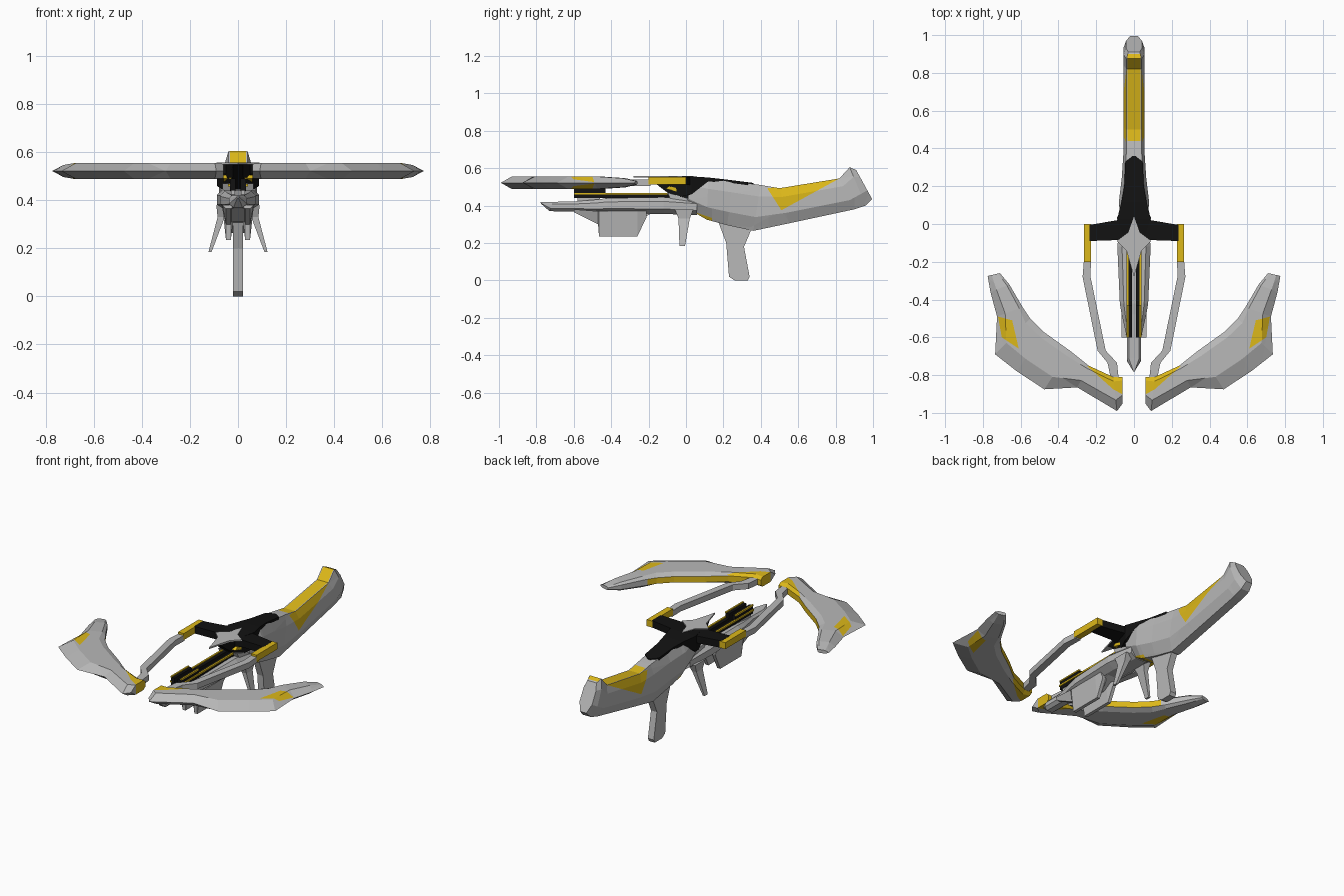
import bpy, bmesh
from mathutils import Vector

cube = bpy.data.objects.get("Cube")
if cube:
    bpy.data.objects.remove(cube)


def material(name, color):
    m = bpy.data.materials.new(name)
    m.use_nodes = True
    m.diffuse_color = (*color, 1)
    m.node_tree.nodes["Principled BSDF"].inputs["Base Color"].default_value = (*color, 1)
    return m


GRAY = material("light gray metal", (0.48, 0.48, 0.48))
GOLD = material("gold trim", (0.72, 0.48, 0.01))
BLACK = material("black panel", (0.006, 0.006, 0.006))


def finish(name, bm, mat, mirror=False):
    bmesh.ops.recalc_face_normals(bm, faces=bm.faces)
    me = bpy.data.meshes.new(name)
    bm.to_mesh(me)
    bm.free()
    me.materials.append(mat)
    ob = bpy.data.objects.new(name, me)
    bpy.context.collection.objects.link(ob)
    if mirror:
        ob.modifiers.new("Mirror", "MIRROR").use_mirror_merge = False
    return ob


def skin(name, rings, mat, mirror=False):
    """Join matching closed rings of points and cap both ends."""
    bm = bmesh.new()
    rows = [[bm.verts.new(p) for p in ring] for ring in rings]
    n = len(rows[0])
    for a, b in zip(rows, rows[1:]):
        for i in range(n):
            j = (i + 1) % n
            bm.faces.new((a[i], a[j], b[j], b[i]))
    bm.faces.new(rows[0])
    bm.faces.new(rows[-1])
    return finish(name, bm, mat, mirror)


OCTAGON = ((0, .5), (.3, 1), (.75, 1), (1, .72))
FLAT = ((0, 1), (1, 1))


def hull(name, stations, mat, section=OCTAGON):
    """Symmetric loft; a station is top y, z, bottom y, z, half width."""
    rings = []
    for ty, tz, by, bz, w in stations:
        side = [(w * k, by + (ty - by) * f, bz + (tz - bz) * f) for f, k in section]
        rings.append(side + [(-x, y, z) for x, y, z in reversed(side)])
    return skin(name, rings, mat)


def box(name, x, y, z, mat, mirror=True):
    ring = lambda v: [(x[0], v, z[0]), (x[1], v, z[0]), (x[1], v, z[1]), (x[0], v, z[1])]
    return skin(name, [ring(y[0]), ring(y[1])], mat, mirror)


def side_plate(name, profile, x0, x1, mat, mirror=False):
    return skin(name, [[(x, y, z) for y, z in profile] for x in (x0, x1)], mat, mirror)


def top_plate(name, outline, z0, z1, mat, mirror=False):
    return skin(name, [[(x, y, z) for x, y in outline] for z in (z0, z1)], mat, mirror)


def paint(ob, poly, axes, mat, rule=lambda n: True):
    """Cut a convex outline into the surface and colour the faces inside it."""
    a, b = axes
    me = ob.data
    if mat.name not in [m.name for m in me.materials]:
        me.materials.append(mat)
    slot = [m.name for m in me.materials].index(mat.name)
    bm = bmesh.new()
    bm.from_mesh(me)
    mid = [sum(p[k] for p in poly) / len(poly) for k in (0, 1)]
    planes = []
    for p, q in zip(poly, poly[1:] + poly[:1]):
        co, no = Vector(), Vector()
        co[a], co[b] = p
        no[a], no[b] = q[1] - p[1], p[0] - q[0]
        center = Vector()
        center[a], center[b] = mid
        if (center - co).dot(no) > 0:
            no.negate()
        planes.append((co, no))
        bmesh.ops.bisect_plane(bm, geom=bm.verts[:] + bm.edges[:] + bm.faces[:],
                               plane_co=co, plane_no=no)
    bm.normal_update()
    for f in bm.faces:
        c = f.calc_center_median()
        if rule(f.normal) and all((c - co).dot(no) < 0 for co, no in planes):
            f.material_index = slot
    bm.to_mesh(me)
    bm.free()


# Main body and shoulder stock
body = hull("body_and_stock", [
    (.03, .55, 0, .39, .07), (.12, .545, .11, .325, .08), (.25, .53, .22, .295, .065),
    (.40, .51, .36, .265, .055), (.50, .493, .55, .305, .055), (.82, .545, .90, .38, .055),
    (.875, .605, .96, .40, .055), (.91, .59, .995, .435, .042)], GRAY)
paint(body, [(.435, .492), (.51, .375), (.82, .545)], (1, 2), GOLD, lambda n: abs(n.z) < .75)
paint(body, [(-.034, .44), (.034, .44), (.034, .9), (-.034, .9)], (0, 1), GOLD, lambda n: n.z > .3)
paint(body, [(.03, .37), (.14, .31), (.14, .335), (.06, .36)], (1, 2), GOLD)

# Grip
side_plate("grip", [(.17, .32), (.215, .20), (.23, .02), (.26, 0), (.33, 0), (.34, .02),
                    (.31, .18), (.34, .25), (.36, .30)], -.02, .02, GRAY)

# Fore-end, keel and the two prongs below it
hull("fore_end", [
    (-.78, .42, -.775, .41, .005), (-.71, .42, -.73, .37, .038), (-.60, .422, -.60, .368, .038),
    (-.48, .432, -.48, .36, .065), (-.42, .44, -.42, .36, .075), (-.12, .445, -.12, .355, .088),
    (.06, .43, .06, .35, .07)], GRAY)
side_plate("keel", [(-.60, .38), (-.47, .31), (-.28, .31), (-.16, .37)], -.035, .035, GRAY)


def prong_ring(y, top, bottom):
    return [(.012, y, top), (.065, y, top), (.05, y, bottom), (.03, y, bottom)]


skin("keel_prongs", [prong_ring(-.60, .38, .365), prong_ring(-.47, .37, .30),
                     prong_ring(-.465, .37, .235), prong_ring(-.26, .37, .235),
                     prong_ring(-.21, .37, .34)], GRAY, True)

# Splayed fins
skin("splayed_fins", [
    [(x0, y0, z), (x1, y0, z), (x1, y1, z), (x0, y1, z)]
    for x0, x1, y0, y1, z in ((.035, .09, -.06, .04, .38), (.055, .085, -.04, .02, .33),
                              (.11, .123, -.035, -.005, .185))], GRAY, True)

# Bolt channel with gold edged rails
box("front_rail_blocks", (.01, .034), (-.60, -.43), (.44, .49), BLACK)
box("long_rails", (.01, .034), (-.43, .02), (.435, .462), BLACK)
box("rail_lower_trim", (.03, .041), (-.60, -.10), (.458, .468), GOLD)
box("rail_upper_trim", (.028, .038), (-.60, -.43), (.488, .496), GOLD)
side_plate("rail_rear_trim", [(-.11, .49), (-.09, .505), (.03, .47), (.03, .455)], .035, .06, GOLD, True)
side_plate("rear_brackets", [(-.10, .47), (.04, .43), (.04, .40), (-.08, .43)], .03, .065, GRAY, True)
box("rail_supports", (.012, .03), (-.58, -.46), (.41, .445), GRAY)

# Black cross with pale star on top
hull("black_spine", [
    (-.20, .548, -.14, .50, .02), (-.08, .552, -.06, .44, .055), (.03, .556, .03, .46, .088),
    (.12, .55, .12, .53, .066), (.20, .541, .20, .52, .052), (.33, .525, .33, .50, .046),
    (.36, .521, .36, .50, .008)], BLACK, FLAT)
top_plate("cross_arms", [(.05, -.10), (.09, -.085), (.235, -.09), (.235, -.005), (.09, .02),
                         (.05, .03)], .51, .553, BLACK, True)
box("arm_end_caps", (.228, .266), (-.20, 0), (.512, .552), GOLD)
top_plate("center_star", [(0, .04), (.03, -.045), (.09, -.09), (.04, -.14), (0, -.28),
                          (-.04, -.14), (-.09, -.09), (-.03, -.045)], .549, .558, GRAY)

# Struts that link the cross arms to the bow limbs
skin("limb_struts", [
    [(x0, y, .505), (x1, y, .505), (x1, y, .54), (x0, y, .54)]
    for x0, x1, y in ((.228, .265, -.19), (.23, .272, -.28), (.15, .193, -.67),
                      (.09, .14, -.735), (.08, .12, -.83))], GRAY, True)

# Swept bow limbs: inner edge, outer edge and thickness at each station
LIMB = [((.06, -.81), (.06, -.95), .9), ((.11, -.81), (.09, -.99), 1),
        ((.24, -.75), (.30, -.865), 1), ((.34, -.67), (.475, -.875), 1),
        ((.48, -.57), (.62, -.78), 1), ((.55, -.50), (.735, -.69), 1),
        ((.59, -.44), (.725, -.49), 1), ((.66, -.32), (.76, -.36), .75),
        ((.71, -.26), (.775, -.275), .3)]
SECTION = ((0, -.018), (0, .018), (.13, .033), (.68, .033), (1, 0), (.68, -.033), (.13, -.033))
limbs = skin("bow_limbs", [
    [(p[0] + (q[0] - p[0]) * t, p[1] + (q[1] - p[1]) * t, .522 + h * k) for t, h in SECTION]
    for p, q, k in LIMB], GRAY, True)
paint(limbs, [(.645, -.51), (.72, -.49), (.70, -.60), (.61, -.66)], (0, 1), GOLD)
paint(limbs, [(.055, -.80), (.25, -.75), (.11, -.875), (.055, -.905)], (0, 1), GOLD)
for face in limbs.data.polygons:
    if abs(face.normal.z) < .2 and face.normal.y > .3 and .2 < face.center.x < .58:
        face.material_index = 1
